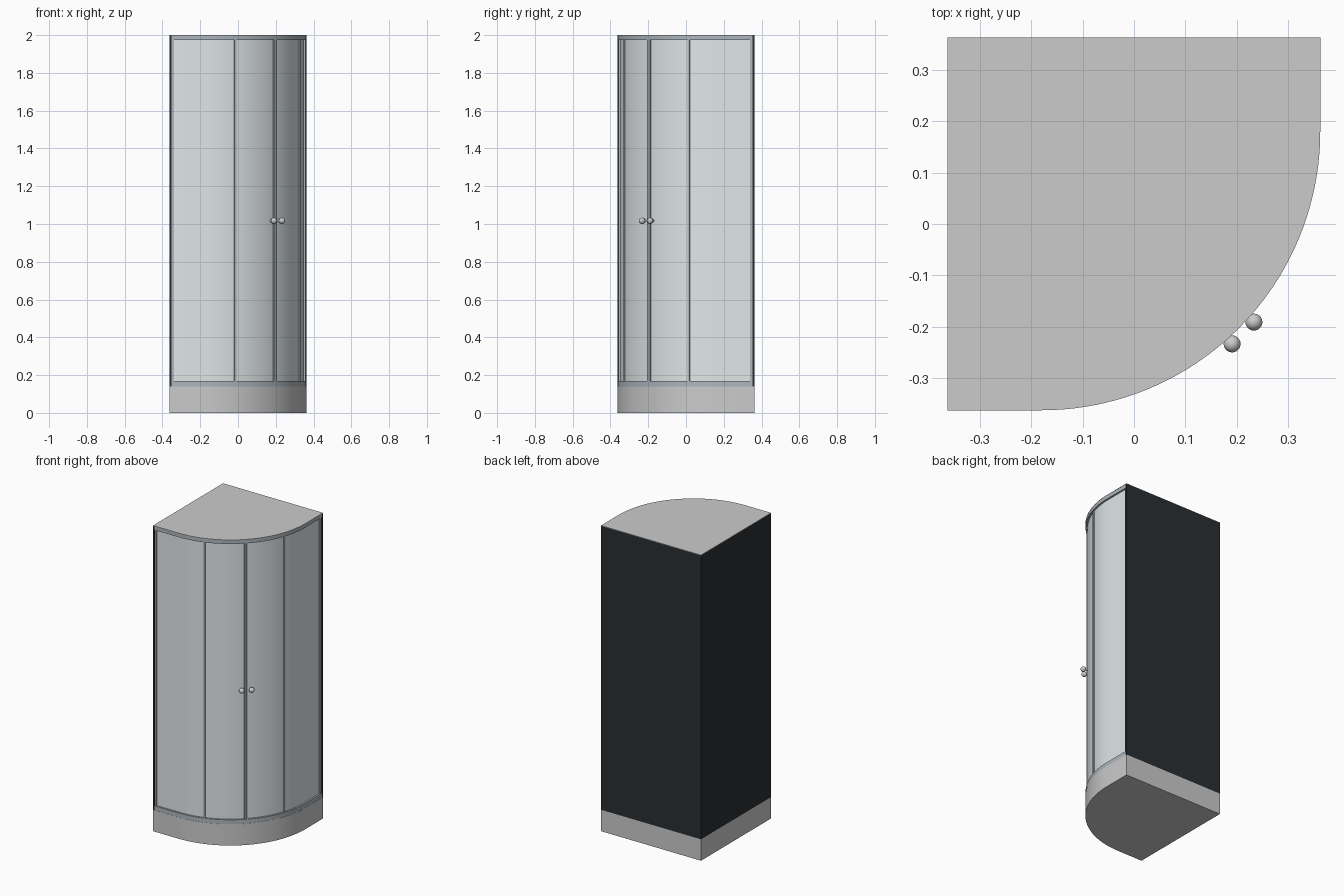
import bpy, bmesh, math
from mathutils import Vector

if "Cube" in bpy.data.objects:
    bpy.data.objects.remove(bpy.data.objects["Cube"])

S = 0.362                # half size of the footprint
C = Vector((-0.18, 0.18))  # centre of the curved front
R = S + 0.18             # outer radius
WALL = 0.01
BASE_Z, TOP_Z = 0.14, 2.0


def material(name, color):
    m = bpy.data.materials.new(name)
    m.diffuse_color = color
    m.use_nodes = True
    m.node_tree.nodes["Principled BSDF"].inputs["Base Color"].default_value = m.diffuse_color
    return m


DARK = material("dark_panel", (0.022, 0.028, 0.032, 1))
GLASS = material("pale_glass", (0.75, 0.80, 0.80, 1))
METAL = material("blue_grey_metal", (0.42, 0.47, 0.51, 1))


def finish(bm, name, mat=None):
    bmesh.ops.recalc_face_normals(bm, faces=bm.faces[:])
    me = bpy.data.meshes.new(name)
    bm.to_mesh(me)
    bm.free()
    ob = bpy.data.objects.new(name, me)
    bpy.context.collection.objects.link(ob)
    if mat:
        me.materials.append(mat)
    bpy.ops.object.select_all(action='DESELECT')
    ob.select_set(True)
    bpy.context.view_layer.objects.active = ob
    bpy.ops.object.shade_smooth_by_angle(angle=math.radians(30))
    return ob


def front_path(offset, end=0.0, n=40):
    """Curved front outline, moved inward by offset and shortened at both ends."""
    r = R - offset
    arc = [(C.x + r * math.sin(a), C.y - r * math.cos(a))
           for a in (math.pi / 2 * i / n for i in range(n + 1))]
    return [(-S + end, -S + offset)] + arc + [(S - offset, S - end)]


def plate(name, z0, z1, mat=None):
    bm = bmesh.new()
    bottom = bm.faces.new([bm.verts.new((x, y, z0)) for x, y in front_path(0) + [(-S, S)]])
    top = bmesh.ops.extrude_face_region(bm, geom=[bottom], use_keep_orig=True)["geom"]
    bmesh.ops.translate(bm, vec=(0, 0, z1 - z0),
                        verts=[v for v in top if isinstance(v, bmesh.types.BMVert)])
    return finish(bm, name, mat)


def band(name, o0, o1, z0, z1, mat):
    """Strip with a rectangular section following the curved front."""
    bm = bmesh.new()
    rings = []
    for (ax, ay), (bx, by) in zip(front_path(o0, WALL), front_path(o1, WALL)):
        rings.append([bm.verts.new(p) for p in
                      ((ax, ay, z0), (ax, ay, z1), (bx, by, z1), (bx, by, z0))])
    for a, b in zip(rings, rings[1:]):
        for i in range(4):
            j = (i + 1) % 4
            bm.faces.new((a[i], a[j], b[j], b[i]))
    bm.faces.new(rings[0])
    bm.faces.new(rings[-1])
    return finish(bm, name, mat)


def box(name, center, size, mat, angle=0.0):
    bm = bmesh.new()
    bmesh.ops.create_cube(bm, size=1)
    bmesh.ops.scale(bm, vec=size, verts=bm.verts)
    ob = finish(bm, name, mat)
    ob.location = center
    ob.rotation_euler.z = angle
    return ob


# Tray, roof and the two back walls
plate("shower_tray", 0, BASE_Z)
plate("roof_panel", TOP_Z - 0.003, TOP_Z)
wall_h = TOP_Z - 0.003 - BASE_Z
wall_z = BASE_Z + wall_h / 2
box("left_wall", (-S + WALL / 2, 0, wall_z), (WALL, 2 * S, wall_h), DARK)
box("back_wall", (WALL / 2, S - WALL / 2, wall_z), (2 * S - WALL, WALL, wall_h), DARK)

# Curved rails and glass
band("bottom_rail", 0.001, 0.026, BASE_Z, 0.168, METAL)
band("top_rail", 0.001, 0.026, 1.973, TOP_Z - 0.003, METAL)
band("curved_glass", 0.012, 0.017, 0.168, 1.973, GLASS)

# Upright posts against the walls
post_h = 1.973 - 0.168
post_z = 0.168 + post_h / 2
box("left_post", (-S + WALL + 0.006, -S + 0.0145, post_z), (0.012, 0.019, post_h), METAL)
box("right_post", (S - 0.0145, S - WALL - 0.006, post_z), (0.019, 0.012, post_h), METAL)

# Uprights between the panels, the middle pair being the door edges
for i, deg in enumerate((18, 44.35, 45.65, 72)):
    a = math.radians(deg)
    r = R - 0.0145
    box(f"door_upright_{i + 1}", (C.x + r * math.sin(a), C.y - r * math.cos(a), post_z),
        (0.0115, 0.017, post_h), METAL, a)

# Door knobs: round ball on a short stem
for i, deg in enumerate((41.9, 48.1)):
    a = math.radians(deg)
    d = Vector((math.sin(a), -math.cos(a), 0))
    base = Vector((C.x, C.y, 1.017))
    bm = bmesh.new()
    bmesh.ops.create_uvsphere(bm, u_segments=24, v_segments=16, radius=0.0165)
    ball = finish(bm, f"knob_ball_{i + 1}")
    ball.location = base + d * 0.555
    bm = bmesh.new()
    bmesh.ops.create_cone(bm, cap_ends=True, segments=20, radius1=0.0075,
                          radius2=0.0075, depth=0.025)
    stem = finish(bm, f"knob_stem_{i + 1}")
    stem.location = base + d * 0.535
    stem.rotation_euler = d.to_track_quat('Z', 'Y').to_euler()
